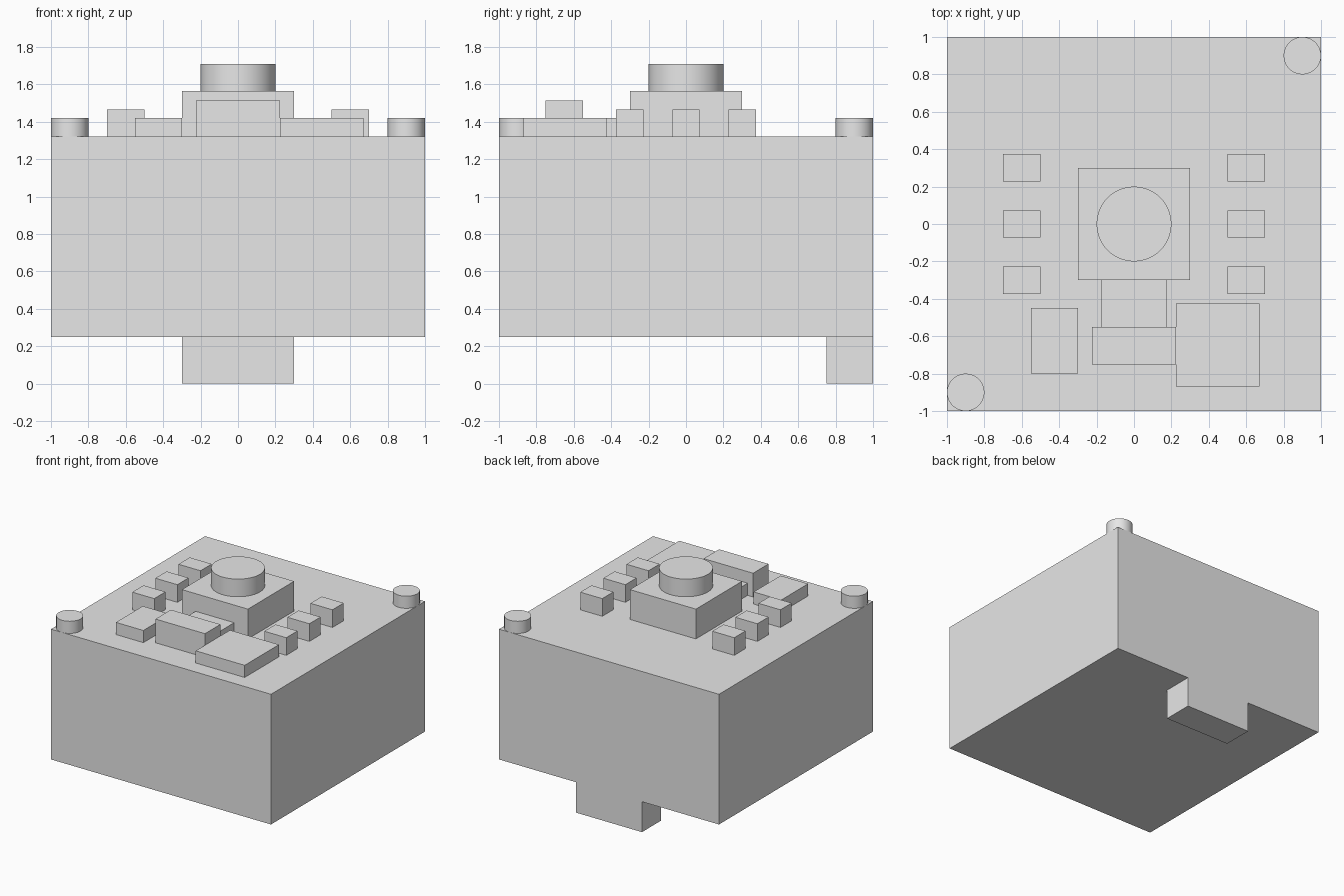
import bpy
import math

cube = bpy.data.objects.get("Cube")
if cube:
    bpy.data.objects.remove(cube, do_unlink=True)

# One plain grey for every part
grey = bpy.data.materials.new("plain grey")
grey.use_nodes = True
grey.diffuse_color = (0.8, 0.8, 0.8, 1)
for node in grey.node_tree.nodes:
    if node.type == 'BSDF_PRINCIPLED':
        node.inputs["Base Color"].default_value = grey.diffuse_color


def box(name, x, y, z):
    """Box from (min, max) ranges on each axis."""
    spans = (x, y, z)
    bpy.ops.mesh.primitive_cube_add(size=1, location=[(a + b) / 2 for a, b in spans])
    obj = bpy.context.object
    obj.name = name
    obj.scale = [b - a for a, b in spans]
    bpy.ops.object.transform_apply(location=False, rotation=False, scale=True)
    obj.data.materials.append(grey)
    return obj


def cylinder(name, x, y, radius, bottom, top):
    bpy.ops.mesh.primitive_cylinder_add(vertices=64, radius=radius, depth=top - bottom,
                                        location=(x, y, (bottom + top) / 2))
    obj = bpy.context.object
    obj.name = name
    obj.data.materials.append(grey)
    bpy.ops.object.shade_smooth_by_angle(angle=math.radians(30))
    return obj


DECK = 1.32      # top of the main block
LOW = 1.42       # top of the low deck parts

# Main block and the tab under its back edge
box("main_block", (-1, 1), (-1, 1), (0.25, DECK))
box("back_tab", (-0.3, 0.3), (0.75, 1), (0, 0.25))

# Central pedestal with its round cap
box("pedestal", (-0.3, 0.3), (-0.3, 0.3), (DECK, 1.565))
cylinder("round_cap", 0, 0, 0.2, 1.565, 1.71)

# Front group: connector, upright block and two low plates
box("connector", (-0.175, 0.175), (-0.55, -0.3), (DECK, LOW))
box("upright_block", (-0.225, 0.225), (-0.75, -0.55), (DECK, 1.515))
box("left_plate", (0.225, 0.67), (-0.87, -0.425), (DECK, LOW))
box("right_plate", (-0.55, -0.3), (-0.8, -0.45), (DECK, LOW))

# Two rows of three small blocks, and a round post on opposite corners
for side, sign in (("left", 1), ("right", -1)):
    for place, y in (("front", -0.3), ("middle", 0), ("back", 0.3)):
        box(f"{side}_{place}_small_block", sorted((sign * 0.5, sign * 0.7)),
            (y - 0.073, y + 0.073), (DECK, 1.465))
    cylinder(f"{side}_corner_post", sign * 0.9, sign * 0.9, 0.1, DECK, LOW)
